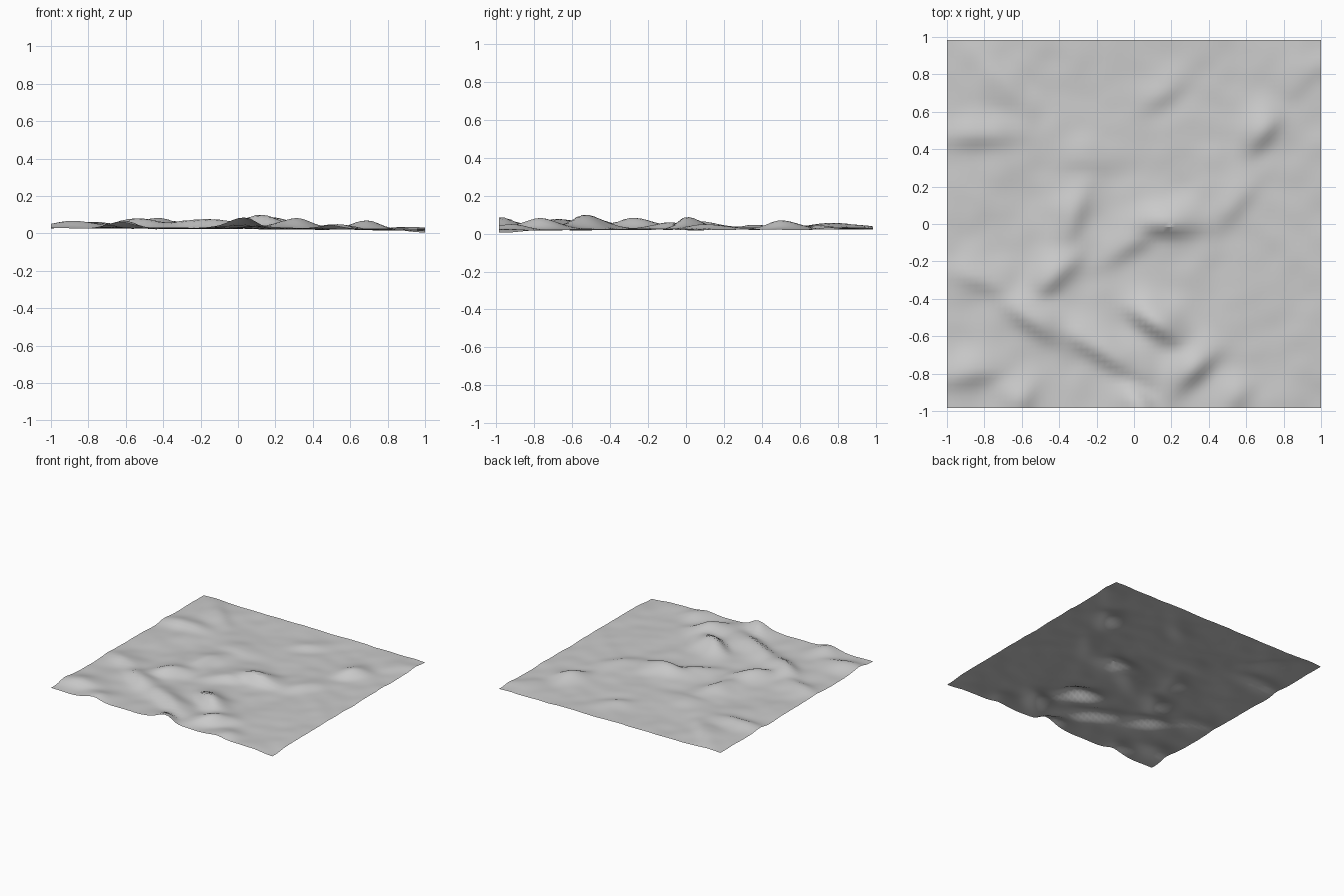
import bpy, bmesh, math
from mathutils import Vector, noise

if "Cube" in bpy.data.objects:
    bpy.data.objects.remove(bpy.data.objects["Cube"])

NX, NY = 64, 63
HALF_X, HALF_Y = 1.0, 0.984

# hills: x, y, crest rise, half length along crest, direction of steep side (degrees)
HILLS = [
    (0.17, 0.00, 0.062, 0.16, -90),
    (-0.02, -0.10, 0.034, 0.14, -60),
    (0.12, -0.53, 0.070, 0.15, -125),
    (0.03, -0.97, 0.060, 0.12, 45),
    (-0.17, -0.68, 0.055, 0.22, -120),
    (0.32, -0.77, 0.056, 0.14, -45),
    (0.53, -0.93, 0.025, 0.10, -45),
    (-0.53, -0.52, 0.050, 0.17, -125),
    (-0.42, -0.27, 0.048, 0.14, -45),
    (-0.32, 0.06, 0.034, 0.16, -20),
    (-0.80, -0.30, 0.032, 0.16, -110),
    (-0.87, -0.80, 0.036, 0.14, -80),
    (-0.60, -0.93, 0.034, 0.10, -30),
    (-0.82, 0.48, 0.034, 0.17, -90),
    (-0.72, 0.78, 0.026, 0.20, 45),
    (0.69, 0.50, 0.048, 0.11, -40),
    (0.54, 0.12, 0.024, 0.16, -40),
    (0.15, 0.70, 0.022, 0.12, -60),
    (-0.25, 0.34, 0.020, 0.14, -90),
    (0.92, 0.80, 0.018, 0.15, -45),
]


def height(x, y):
    # rolling plain, slightly higher to the left
    p = Vector((x, y, 0))
    z = 0.033 - 0.006 * x
    z += 0.008 * noise.noise(p * 3.5 + Vector((4, 7, 2)))
    z += 0.005 * noise.noise(p * 8 + Vector((1, 3, 9)))
    # hills with one steep and one gentle flank, blended together
    total = 0.0
    for hx, hy, rise, length, deg in HILLS:
        a = math.radians(deg)
        dx, dy = x - hx, y - hy
        across = dx * math.cos(a) + dy * math.sin(a)
        along = -dx * math.sin(a) + dy * math.cos(a)
        width = 0.055 if across > 0 else 0.10
        e = (across / width) ** 2 + (along / length) ** 2
        total += (rise * math.exp(-0.8 * e)) ** 2.5
    return z + total ** 0.4


# terrain sheet
bm = bmesh.new()
bmesh.ops.create_grid(bm, x_segments=NX, y_segments=NY, size=1)
for v in bm.verts:
    v.co.y *= HALF_Y
    v.co.z = height(v.co.x, v.co.y)
# settle the front right corner down to the ground
for v in bm.verts:
    d = math.hypot(v.co.x - 1, v.co.y + HALF_Y)
    v.co.z -= 0.018 * math.exp(-(d / 0.15) ** 2)
low = min(v.co.z for v in bm.verts)
for v in bm.verts:
    v.co.z -= max(low - 0.005, 0) 
mesh = bpy.data.meshes.new("terrain")
bm.to_mesh(mesh)
bm.free()
terrain = bpy.data.objects.new("terrain", mesh)
bpy.context.collection.objects.link(terrain)
bpy.context.view_layer.objects.active = terrain
terrain.select_set(True)
bpy.ops.object.shade_smooth_by_angle(angle=math.radians(30))
